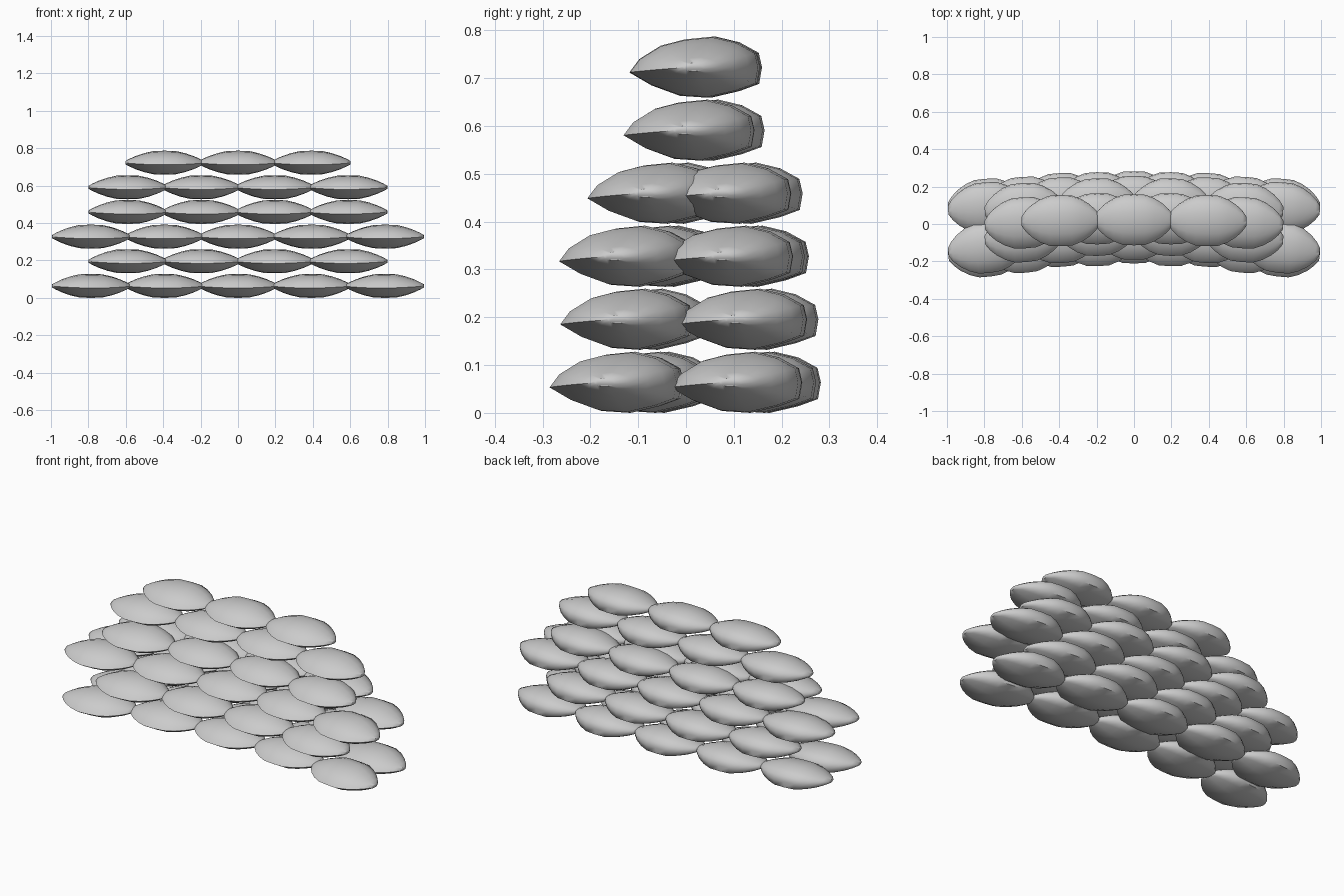
import bpy
import math

cube = bpy.data.objects.get("Cube")
if cube:
    bpy.data.objects.remove(cube, do_unlink=True)

# Grey sackcloth
cloth = bpy.data.materials.new("grey_cloth")
cloth.use_nodes = True
grey = (0.6, 0.6, 0.6, 1)
cloth.diffuse_color = grey
cloth.node_tree.nodes["Principled BSDF"].inputs["Base Color"].default_value = grey

# Bag cross-section (y, z): pointed seam in front, blunt back
SECTION = [(-.136, -.011), (-.115, .017), (-.07, .045), (-.02, .058), (.04, .064),
           (.09, .052), (.13, .03), (.137, 0), (.131, -.035), (.09, -.05),
           (.03, -.064), (-.03, -.06), (-.09, -.038)]
# Half of the length: (position, width factor, height factor)
HALF = [(.06, .98, .97), (.11, .84, .79), (.155, .63, .55), (.188, .4, .32), (.21, .17, .14)]


def bag_mesh():
    stations = [(-x, w, h) for x, w, h in reversed(HALF)] + [(0, 1, 1)] + HALF
    n = len(SECTION)
    verts = [(x, y * w, z * h) for x, w, h in stations for y, z in SECTION]
    faces = [(r * n + i, r * n + (i + 1) % n, (r + 1) * n + (i + 1) % n, (r + 1) * n + i)
             for r in range(len(stations) - 1) for i in range(n)]
    faces.append(tuple(reversed(range(n))))
    faces.append(tuple(range(len(verts) - n, len(verts))))
    mesh = bpy.data.meshes.new("sandbag")
    mesh.from_pydata(verts, [], faces)
    mesh.flip_normals()
    mesh.materials.append(cloth)
    return mesh


mesh = bag_mesh()

# Each layer: bag count, then (name, y at the middle, bend) for every row
LAYERS = [
    (5, [("front", -.075, .115), ("back", .145, .065)]),
    (4, [("front", -.085, .115), ("back", .143, .08)]),
    (5, [("front", -.055, .115), ("back", .12, .055)]),
    (4, [("front", -.03, .11), ("back", .11, .08)]),
    (4, [("single", .03, .07)]),
    (3, [("single", .022, .03)]),
]
SPACING = .392
LAYER_HEIGHT = .1318

# Stack the bags along gently bent rows
for level, (count, rows) in enumerate(LAYERS):
    for row, y_mid, bend in rows:
        for i in range(count):
            x = (i - (count - 1) / 2) * SPACING
            bag = bpy.data.objects.new(f"sandbag_layer{level + 1}_{row}_{i + 1}", mesh)
            bag.location = (x, y_mid - bend * x * x, .064 + level * LAYER_HEIGHT)
            bag.rotation_euler.z = -math.atan(2 * bend * x) * .7
            bpy.context.collection.objects.link(bag)

# Smooth cloth with crisp bag ends
bpy.ops.object.select_all(action="DESELECT")
bag.select_set(True)
bpy.context.view_layer.objects.active = bag
bpy.ops.object.shade_smooth_by_angle(angle=math.radians(60))
